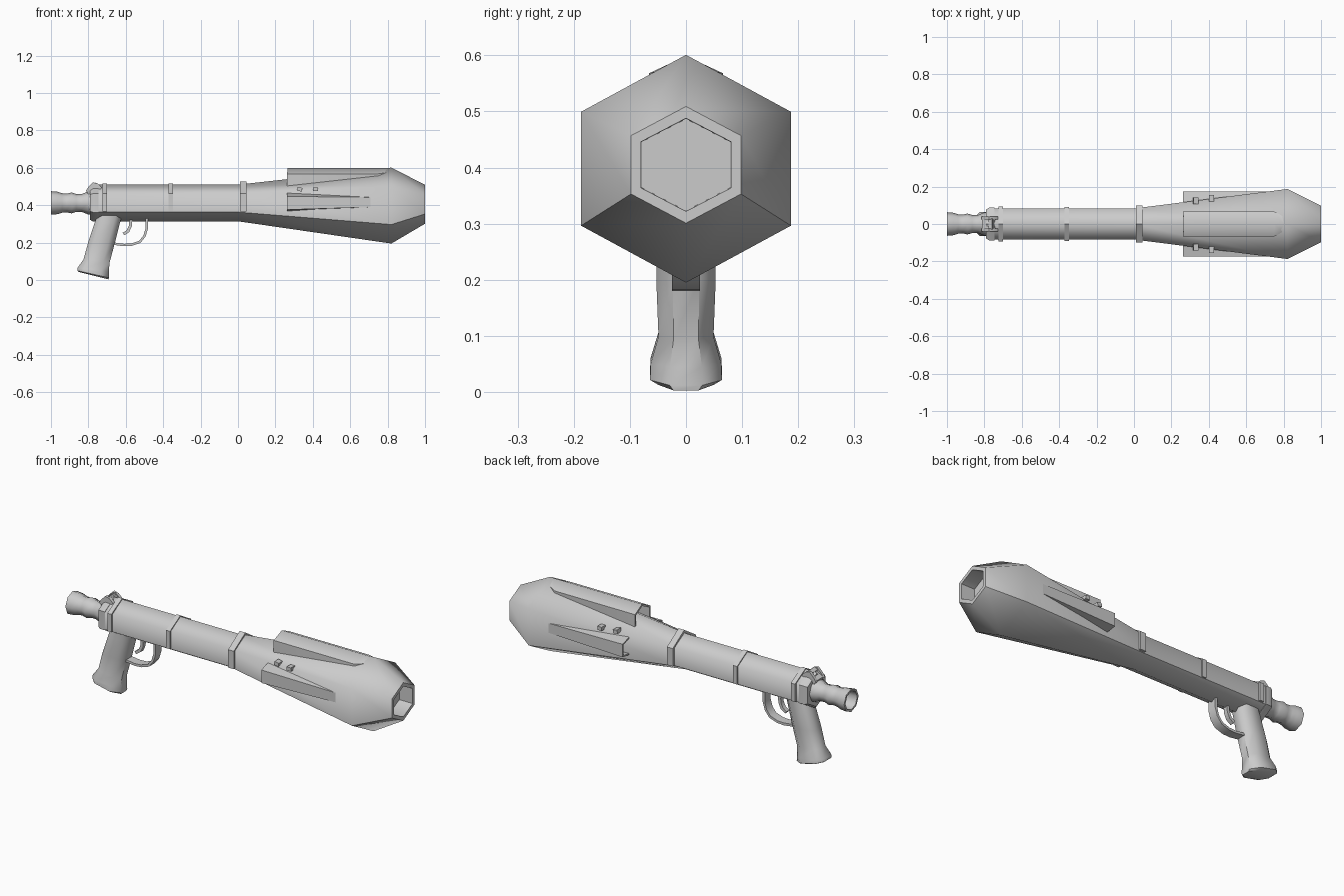
import bpy, bmesh, math
from mathutils import Vector

if "Cube" in bpy.data.objects:
    bpy.data.objects.remove(bpy.data.objects["Cube"])

metal = bpy.data.materials.new("grey_metal")
metal.diffuse_color = (0.6, 0.6, 0.6, 1)
metal.use_nodes = True
metal.node_tree.nodes["Principled BSDF"].inputs["Base Color"].default_value = metal.diffuse_color


def finish(name, bm, angle=35, sharp_rule=None):
    bmesh.ops.recalc_face_normals(bm, faces=bm.faces)
    for f in bm.faces:
        f.smooth = True
    for e in bm.edges:
        if len(e.link_faces) == 2:
            a = e.calc_face_angle(0)
            e.smooth = a < math.radians(angle) and not (sharp_rule and sharp_rule(e))
    me = bpy.data.meshes.new(name)
    bm.to_mesh(me)
    bm.free()
    me.materials.append(metal)
    ob = bpy.data.objects.new(name, me)
    bpy.context.collection.objects.link(ob)
    return ob


def loft(name, rings, angle=35, sharp_rule=None, hollow=None):
    """Skin a list of equal-length rings and cap both ends; hollow = (inset, x shift) of the first ring's cap."""
    bm = bmesh.new()
    vs = [[bm.verts.new(p) for p in r] for r in rings]
    n = len(rings[0])
    for a, b in zip(vs, vs[1:]):
        for i in range(n):
            j = (i + 1) % n
            bm.faces.new((a[i], a[j], b[j], b[i]))
    cap = bm.faces.new(vs[0])
    bm.faces.new(vs[-1])
    if hollow:
        bmesh.ops.recalc_face_normals(bm, faces=bm.faces)
        bmesh.ops.inset_region(bm, faces=[cap], thickness=hollow[0])
        pocket = bmesh.ops.inset_region(bm, faces=[cap], thickness=0.001)
        bmesh.ops.translate(bm, verts=cap.verts, vec=(hollow[1], 0, 0))
    return finish(name, bm, angle, sharp_rule)


def ring(x, zc, ry, rz, n=6):
    """Hexagon has its points up and down; ry is the half width across flats."""
    k = math.cos(math.pi / 6) if n == 6 else 1
    return [(x, ry / k * math.sin(2 * math.pi * i / n), zc + rz * math.cos(2 * math.pi * i / n))
            for i in range(n)]


def prism(name, x0, x1, section):
    return loft(name, [[(x, y, z) for y, z in section] for x in (x0, x1)])


def strip(name, path, half_w, t):
    """Flat band of thickness t following a path in the xz plane."""
    pts = [Vector(p) for p in path]
    rings = []
    for i, p in enumerate(pts):
        d = (pts[min(i + 1, len(pts) - 1)] - pts[max(i - 1, 0)]).normalized()
        o = Vector((-d.y, d.x)) * t / 2
        a, b = p + o, p - o
        rings.append([(a.x, -half_w, a.y), (a.x, half_w, a.y), (b.x, half_w, b.y), (b.x, -half_w, b.y)])
    return loft(name, rings, 40)


def box(name, centre, size, tilt=0):
    bm = bmesh.new()
    bmesh.ops.create_cube(bm, size=1)
    bmesh.ops.scale(bm, vec=size, verts=bm.verts)
    ob = finish(name, bm)
    ob.location = centre
    ob.rotation_euler = (0, tilt, 0)
    return ob


# Launch tube and flared warhead in one hexagonal shell, open at the nose
lower_side = lambda e: (all(abs(v.co.y) > 0.05 and v.co.z < 0.4 for v in e.verts)
                        and abs(e.verts[0].co.x - e.verts[1].co.x) > 0.05)
loft("body", [ring(1.0, 0.405, 0.098, 0.104), ring(0.82, 0.398, 0.187, 0.203),
              ring(0.0, 0.412, 0.083, 0.098), ring(-0.775, 0.412, 0.083, 0.098)],
     62, lower_side, hollow=(0.021, -0.08))

# Straps wrapping the sides and top of the tube
for name, x0, x1, w, top in (("rear_strap", -0.725, -0.70, 0.094, 0.515),
                             ("middle_strap", -0.372, -0.348, 0.090, 0.516),
                             ("front_strap", 0.01, 0.045, 0.100, 0.527)):
    prism(name, x0, x1, [(-w, 0.365), (w, 0.365), (w, 0.463), (0, top), (-w, 0.463)])

# Rear collar and flared exhaust
loft("rear_collar", [ring(-0.79, 0.412, 0.078, 0.09), ring(-0.775, 0.412, 0.087, 0.1),
                     ring(-0.745, 0.412, 0.087, 0.1)])
exhaust = ((-1, .063), (-.965, .06), (-.94, .052), (-.915, .05), (-.89, .056),
           (-.865, .048), (-.835, .048), (-.80, .062), (-.76, .062))
loft("exhaust", [ring(x, 0.412, r, r, 8) for x, r in exhaust], 50, hollow=(0.012, 0.06))

# Rear sight bracket: tilted base, two cheeks and a crossbar
box("sight_base", (-0.775, 0, 0.485), (0.07, 0.07, 0.03), -0.5)
for s in (-1, 1):
    loft("sight_cheek", [[(x, s * y, z) for x, z in ((-0.815, .475), (-0.80, .497), (-0.775, .522),
                                                     (-0.75, .515), (-0.728, .495), (-0.75, .465))]
                         for y in (0.024, 0.04)])
box("sight_crossbar", (-0.765, 0, 0.508), (0.022, 0.06, 0.018), -0.5)

# Top fairing with peaked roof, hollow at the back
loft("top_fairing", [[(x, -w, base), (x, w, base), (x, w, edge), (x + lean, 0, 0.599), (x, -w, edge)]
                     for x, w, base, edge, lean in ((0.262, .066, .495, .568, .004),
                                                    (0.75, .066, .52, .568, 0), (0.80, .04, .53, .575, 0))],
     62, hollow=(0.01, 0.12))

# Tapered side fairings with fixing studs
for s in (-1, 1):
    loft("side_fairing", [[(x, s * 0.07, b0), (x, s * 0.07, t0), (x, s * 0.173, t1), (x, s * 0.173, b1)]
                          for x, b0, t0, t1, b1 in ((0.262, .362, .48, .447, .376),
                                                    (0.72, .385, .452, .442, .39))],
         hollow=(0.01, 0.12))
    for x, y, r in ((0.33, 0.124, 0.011), (0.415, 0.138, 0.011)):
        box("fixing_stud", (x, s * y, 0.485), (0.026, 0.034, 0.02), 0.2 if x < 0.4 else 0)

# Pistol grip, lofted from chamfered sections: (back x, back z, front x, front z, half width)
grip = ((-0.745, .36, -0.615, .36, .052), (-0.765, .31, -0.63, .31, .052), (-0.80, .205, -0.658, .2, .053),
        (-0.826, .11, -0.686, .095, .049), (-0.858, .065, -0.691, .045, .063),
        (-0.859, .05, -0.69, .012, .064), (-0.85, .043, -0.692, .003, .05))
rings = []
for bx, bz, fx, fz, w in grip:
    sect = ((0, .5), (.2, 1), (.75, 1), (1, .45), (1, -.45), (.75, -1), (.2, -1), (0, -.5))
    rings.append([(bx + (fx - bx) * t, w * v, bz + (fz - bz) * t) for t, v in sect])
loft("grip", rings, 50)

# Trigger guard and trigger
strip("trigger_guard", [(-0.488, .33), (-0.488, .275), (-0.5, .235), (-0.525, .204), (-0.57, .189),
                        (-0.61, .187), (-0.67, .195)], 0.025, 0.013)
strip("trigger", [(-0.572, .33), (-0.575, .29), (-0.588, .262), (-0.612, .246)], 0.012, 0.016)
